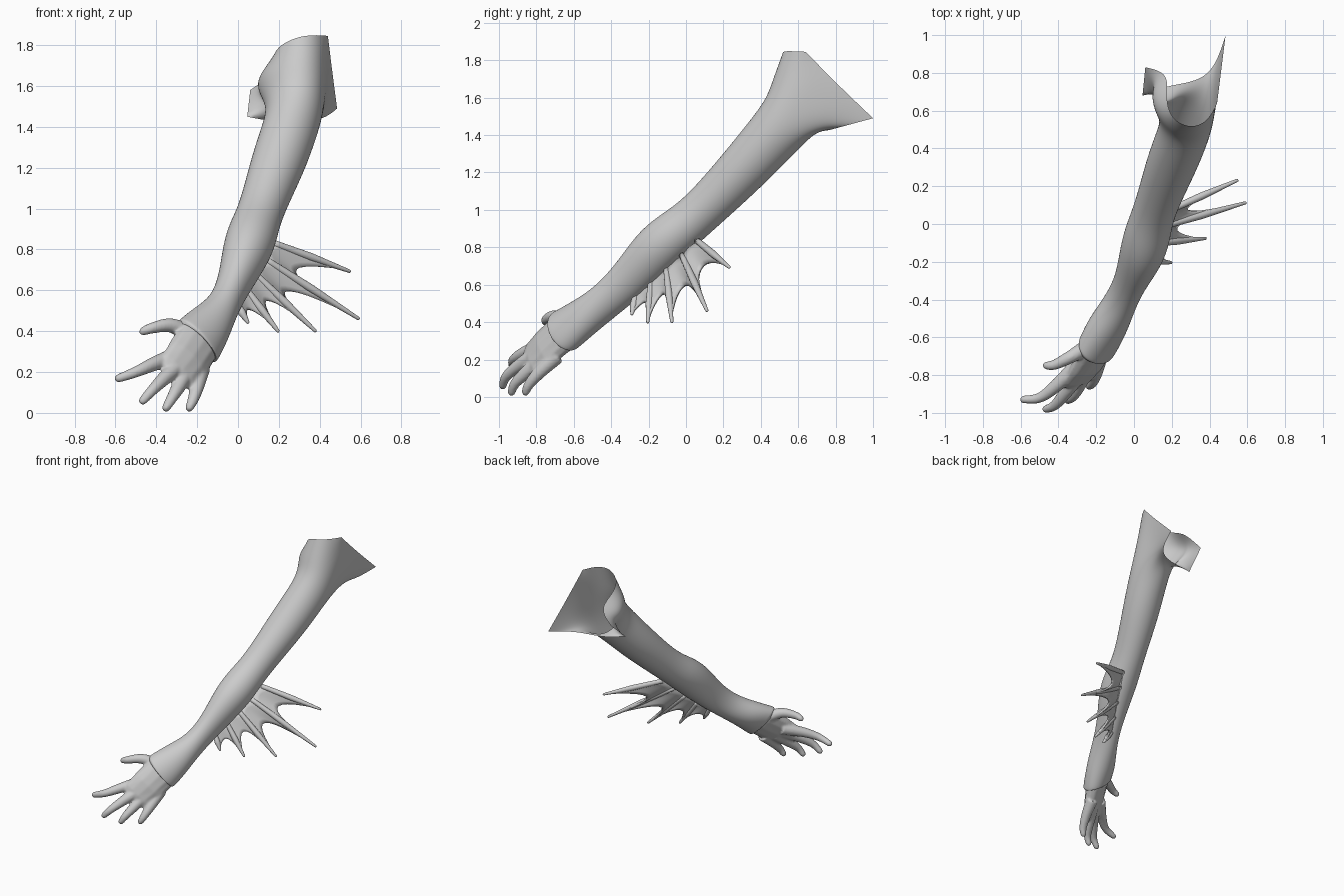
import bpy, bmesh, math
from mathutils import Vector as V

if "Cube" in bpy.data.objects:
    bpy.data.objects.remove(bpy.data.objects["Cube"])

N = 12
FIT = 1 / 0.955          # makes up for subdivision shrinkage


def ring(c, t, side, a, b, tilt=0.0):
    """Elliptical cross-section; angle 0 = side, 90 degrees = front/upper face."""
    t = t.normalized()
    s = (side - t * side.dot(t)).normalized()
    u = t.cross(s)
    pts = []
    for i in range(N):
        g = 2 * math.pi * i / N
        pts.append(c + s * a * FIT * math.cos(g) + u * b * FIT * math.sin(g) + t * tilt * math.sin(g))
    return pts


def rings_along(stations):
    """stations: (centre, side, half width, half depth[, tilt])"""
    cs = [V(s[0]) for s in stations]
    out = []
    for i, s in enumerate(stations):
        t = cs[min(i + 1, len(cs) - 1)] - cs[max(i - 1, 0)]
        out.append(ring(cs[i], t, V(s[1]), *s[2:]))
    return out


def loft(bm, rings, caps=False):
    rows = [[bm.verts.new(p) for p in r] for r in rings]
    for r0, r1 in zip(rows, rows[1:]):
        for i in range(N):
            j = (i + 1) % N
            bm.faces.new((r0[i], r0[j], r1[j], r1[i]))
    if caps:
        bm.faces.new(rows[0])
        bm.faces.new(rows[-1])
    return rows


def rounded_tube(bm, pts, radii):
    """Closed tapered tube with a rounded tip, finely sampled by a spline."""
    pts = [V(p) for p in pts]
    ext = [2 * pts[0] - pts[1]] + pts + [2 * pts[-1] - pts[-2]]
    path, rad = [], []
    for i in range(len(pts) - 1):
        p0, p1, p2, p3 = ext[i:i + 4]
        for k in range(5):
            f = k / 5
            path.append(0.5 * (2 * p1 + (p2 - p0) * f + (2 * p0 - 5 * p1 + 4 * p2 - p3) * f * f
                               + (3 * p1 - p0 - 3 * p2 + p3) * f ** 3))
            rad.append(radii[i] + (radii[i + 1] - radii[i]) * f)
    d = (pts[-1] - pts[-2]).normalized()
    for k in range(4):
        g = k * math.pi / 6.4
        path.append(pts[-1] + d * radii[-1] * (math.sin(g) - 0.3))
        rad.append(radii[-1] * math.cos(g))
    loft(bm, rings_along([(p, (0.7, 0.1, -0.7), r, r) for p, r in zip(path, rad)]), True)


def make(name, bm):
    bmesh.ops.recalc_face_normals(bm, faces=bm.faces)
    for f in bm.faces:
        f.smooth = True
    me = bpy.data.meshes.new(name)
    bm.to_mesh(me)
    bm.free()
    ob = bpy.data.objects.new(name, me)
    bpy.context.collection.objects.link(ob)
    return ob


# Sleeve: shoulder opening with two flaps, then arm, wrist and flared cuff
edge = [(.46, .8, 1.68), (.44, .64, 1.845), (.39, .54, 1.85), (.3, .505, 1.845),
        (.2, .55, 1.80), (.165, .66, 1.74), (.19, .8, 1.67), (.06, .83, 1.58),
        (.045, .68, 1.45), (.19, .74, 1.42), (.41, .76, 1.425), (.485, 1.0, 1.49)]
shoulder = [(.435, .69, 1.62), (.435, .58, 1.68), (.38, .48, 1.68), (.29, .45, 1.69),
            (.18, .49, 1.67), (.09, .6, 1.67), (.05, .7, 1.62), (.12, .68, 1.55),
            (.17, .62, 1.5), (.22, .7, 1.42), (.38, .72, 1.415), (.43, .78, 1.49)]
X = (1, 0, -.1)
arm = [((.285, .545, 1.485), X, .135, .155),
       ((.24, .42, 1.345), X, .135, .143),
       ((.19, .295, 1.205), X, .132, .134),
       ((.11, .08, .985), X, .108, .114),
       ((.075, -.04, .89), X, .122, .123),
       ((.045, -.157, .795), X, .122, .134),
       ((-.02, -.305, .625), X, .08, .106),
       ((-.075, -.426, .514), (.9, 0, -.4), .08, .1),
       ((-.14, -.54, .43), (.75, .05, -.7), .115, .1),
       ((-.19, -.64, .36), (.6, .1, -.8), .136, .09, .035),
       ((-.2, -.655, .35), (.6, .1, -.8), .136, .09, .04),
       ((-.202, -.659, .347), (.6, .1, -.8), .122, .076, .035)]
bm = bmesh.new()
loft(bm, [[V(p) for p in edge], [V(p) for p in shoulder]] + rings_along(arm))
sleeve = make("sleeve_arm", bm)
crease = sleeve.data.attributes.new("crease_vert", 'FLOAT', 'POINT')
for i in (1, 7, 8, 11):
    crease.data[i].value = 1.0
sub = sleeve.modifiers.new("smooth", 'SUBSURF')
sub.levels = sub.render_levels = 3

# Hand: palm and five fingers fused together
S = (.62, .15, -.75)
palm = [((-.13, -.54, .425), S, .09, .06),
        ((-.195, -.65, .35), S, .118, .07),
        ((-.25, -.755, .26), S, .118, .055),
        ((-.29, -.82, .20), (.68, .25, -.6), .112, .037),
        ((-.305, -.845, .175), (.68, .25, -.6), .085, .02)]
fingers = [
    [(-.23, -.64, .385), (-.33, -.7, .428), (-.42, -.745, .415), (-.47, -.75, .397)],
    [(-.3, -.75, .28), (-.41, -.855, .24), (-.5, -.92, .20), (-.59, -.93, .167)],
    [(-.28, -.78, .24), (-.36, -.89, .17), (-.42, -.96, .11), (-.47, -.982, .055)],
    [(-.24, -.75, .22), (-.29, -.855, .13), (-.325, -.915, .07), (-.355, -.935, .02)],
    [(-.18, -.69, .22), (-.2, -.785, .13), (-.22, -.84, .065), (-.24, -.86, .02)]]
bm = bmesh.new()
loft(bm, rings_along(palm), True)
for f in fingers:
    rounded_tube(bm, f, (.043, .034, .026, .02))
hand = make("hand", bm)
rm = hand.modifiers.new("fuse", 'REMESH')
rm.mode = 'VOXEL'
rm.voxel_size = 0.007
rm.use_smooth_shade = True
sm = hand.modifiers.new("soften", 'SMOOTH')
sm.factor, sm.iterations = 0.5, 8

# Forearm fin: five tapered spines with scalloped webbing between them
tips = [V(p) for p in ((.555, .235, .69), (.6, .115, .455), (.385, -.075, .395),
                       (.2, -.205, .395), (.05, -.29, .44))]
notches = [V(p) for p in ((.28, .08, .685), (.235, -.005, .595), (.145, -.12, .55), (.06, -.215, .505))]
top, bottom = V((.16, .06, .835)), V((-.01, -.27, .54))
roots = [top.lerp(bottom, i / 4) for i in range(5)]

bm = bmesh.new()
for r, t in zip(roots, tips):
    rounded_tube(bm, [r, r.lerp(t, .5), r.lerp(t, .98)], (.016, .019, .008))
make("fin_spines", bm)

bm = bmesh.new()
for i, n in enumerate(notches):
    p, q = roots[i].lerp(tips[i], .93), roots[i + 1].lerp(tips[i + 1], .93)
    ctrl = 2 * n - (p + q) / 2
    cols = []
    for k in range(13):
        s = k / 12
        rim = p * (1 - s) ** 2 + ctrl * 2 * s * (1 - s) + q * s * s
        root = roots[i].lerp(roots[i + 1], s)
        cols.append([bm.verts.new(root.lerp(rim, j / 5)) for j in range(6)])
    for a, b in zip(cols, cols[1:]):
        for j in range(5):
            bm.faces.new((a[j], a[j + 1], b[j + 1], b[j]))
bmesh.ops.remove_doubles(bm, verts=bm.verts, dist=1e-4)
web = make("fin_webbing", bm)
th = web.modifiers.new("thickness", 'SOLIDIFY')
th.thickness, th.offset = 0.014, 0
